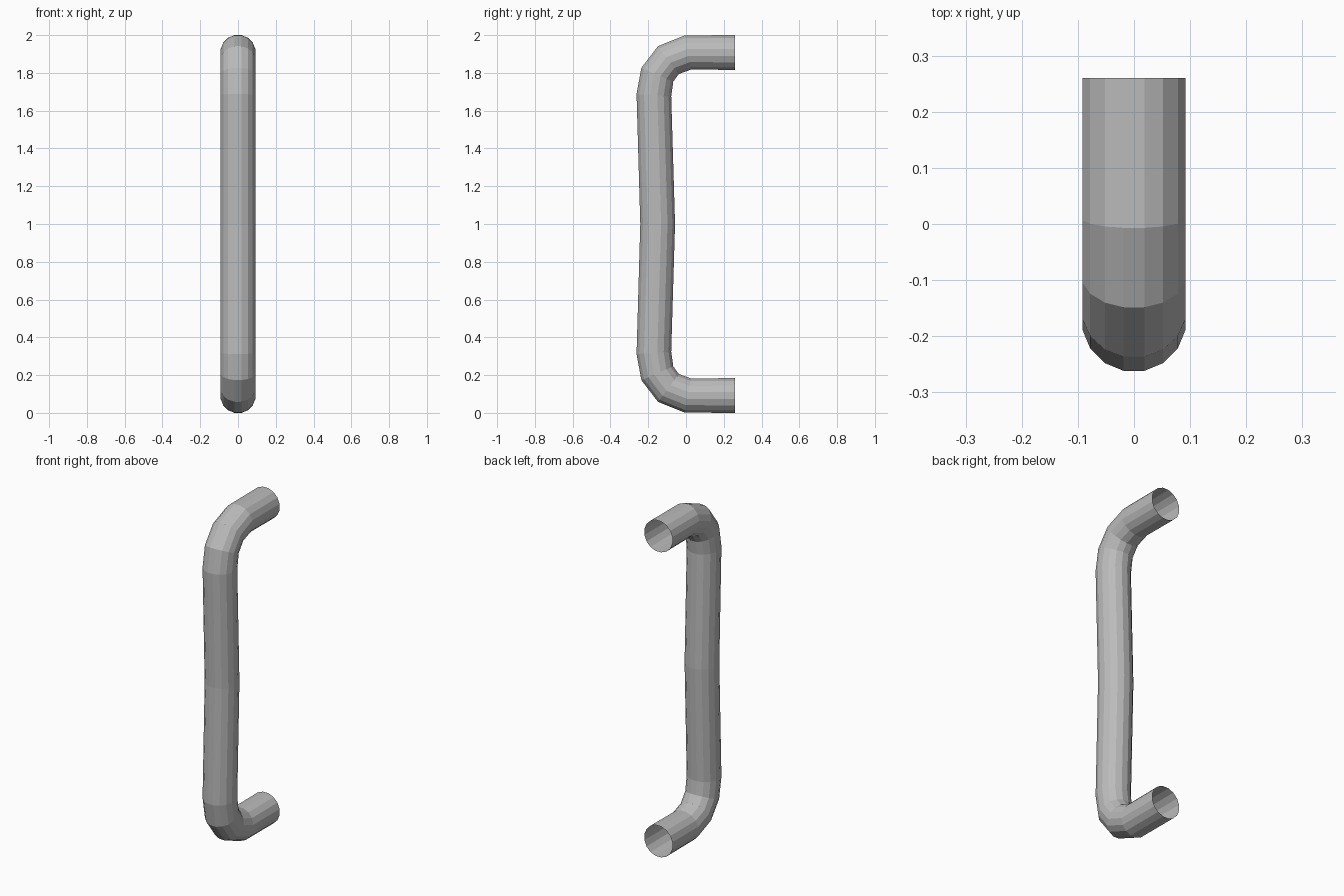
import bpy, bmesh, math
from mathutils import Vector

cube = bpy.data.objects.get("Cube")
if cube:
    bpy.data.objects.remove(cube, do_unlink=True)

SIDES = 16
RADIUS = 0.092 / math.cos(math.pi / SIDES)

# Painted metal
metal = bpy.data.materials.new("grey_metal")
metal.use_nodes = True
grey = (0.5, 0.5, 0.5, 1)
metal.diffuse_color = grey
metal.node_tree.nodes["Principled BSDF"].inputs["Base Color"].default_value = grey

# Centre line (y, z): upper half, mirrored to make the lower half
upper = [(0.26, 1.908), (0.01, 1.908), (-0.093, 1.868),
         (-0.152, 1.79), (-0.17, 1.682)]
path = upper + [(-0.15, 1.0)] + [(y, 2 - z) for y, z in reversed(upper)]
path = [Vector((0, y, z)) for y, z in path]

# Open tube swept along the centre line
bm = bmesh.new()
rings = []
for i, p in enumerate(path):
    before = (p - path[i - 1]).normalized() if i else Vector()
    after = (path[i + 1] - p).normalized() if i < len(path) - 1 else Vector()
    tangent = (before + after).normalized()
    side = Vector((1, 0, 0))
    up = side.cross(tangent)
    angles = [math.tau * (k + 0.5) / SIDES for k in range(SIDES)]
    rings.append([bm.verts.new(p + RADIUS * (side * math.cos(a) + up * math.sin(a)))
                  for a in angles])
for a, b in zip(rings, rings[1:]):
    for k in range(SIDES):
        n = (k + 1) % SIDES
        bm.faces.new((a[k], a[n], b[n], b[k]))
bmesh.ops.recalc_face_normals(bm, faces=bm.faces)

mesh = bpy.data.meshes.new("handle_bar")
bm.to_mesh(mesh)
bm.free()
mesh.materials.append(metal)
handle = bpy.data.objects.new("handle_bar", mesh)
bpy.context.collection.objects.link(handle)
